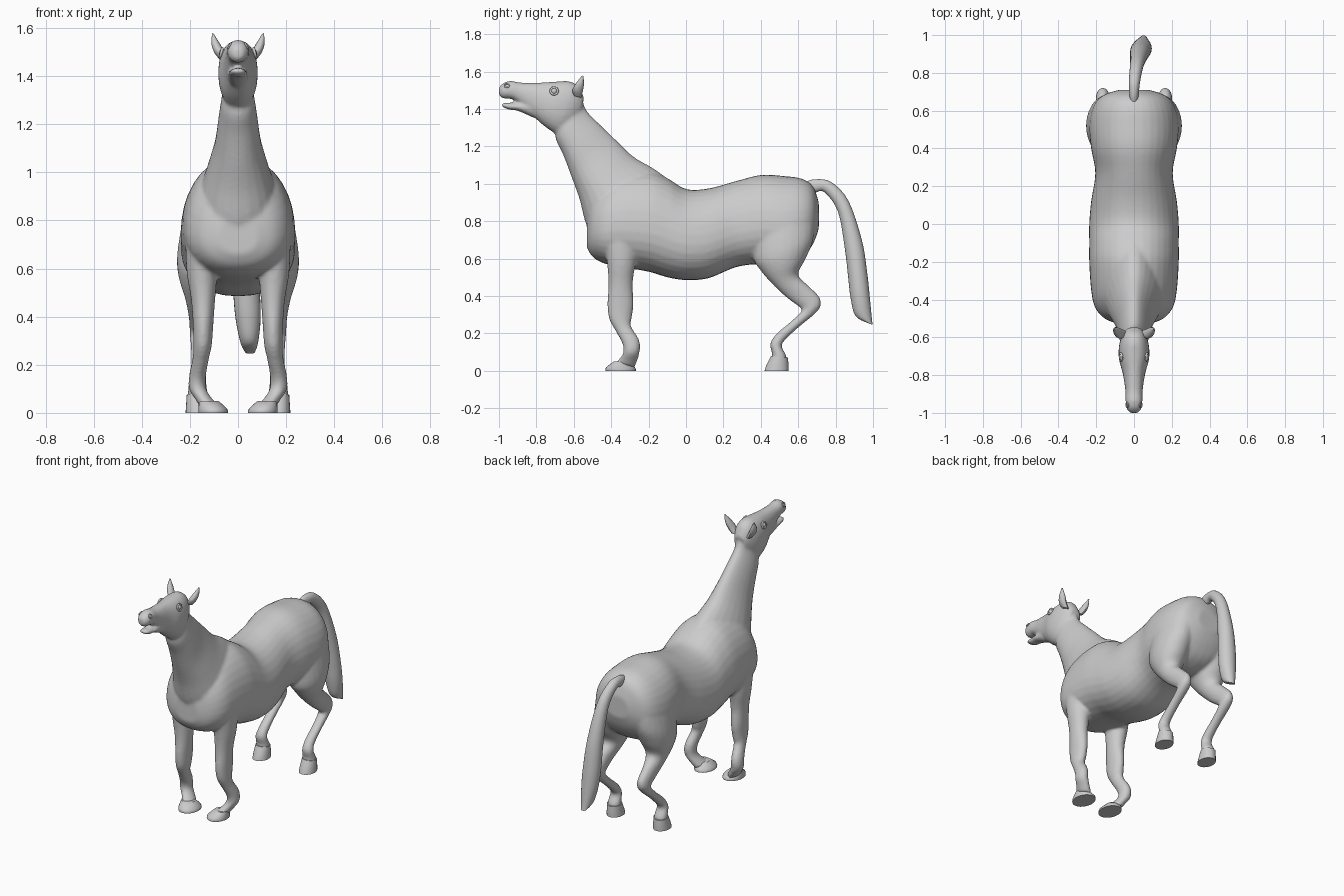
import bpy, bmesh, math
from mathutils import Vector


def spline(rows, steps):
    """Catmull-Rom resampling of section rows."""
    out = []
    for i in range(len(rows) - 1):
        a, b = rows[max(i - 1, 0)], rows[i]
        c, d = rows[i + 1], rows[min(i + 2, len(rows) - 1)]
        for k in range(steps):
            t = k / steps
            out.append([0.5 * (2 * q + (r - p) * t + (2 * p - 5 * q + 4 * r - s) * t * t
                               + (3 * q - p - 3 * r + s) * t ** 3)
                        for p, q, r, s in zip(a, b, c, d)])
    return out + [list(rows[-1])]


def loft(bm, rows, side=1, power=2.0, taper=0.0, sides=24, steps=4):
    """Skin sections (y1, z1, y2, z2, x centre, half width) seen from the side."""
    rings = []
    for y1, z1, y2, z2, x, w in spline(rows, steps):
        mid = Vector((x * side, (y1 + y2) / 2, (z1 + z2) / 2))
        half = Vector((0, (y2 - y1) / 2, (z2 - z1) / 2))
        ring = []
        for i in range(sides):
            a = 2 * math.pi * i / sides
            c = math.copysign(abs(math.cos(a)) ** (2 / power), math.cos(a))
            s = math.copysign(abs(math.sin(a)) ** (2 / power), math.sin(a))
            ring.append(bm.verts.new(mid + half * s + Vector((w * c * (1 - taper * s), 0, 0))))
        rings.append(ring)
    faces = [bm.faces.new(rings[0]), bm.faces.new(rings[-1][::-1])]
    for r, q in zip(rings, rings[1:]):
        for i in range(sides):
            j = (i + 1) % sides
            faces.append(bm.faces.new((r[i], q[i], q[j], r[j])))
    bmesh.ops.recalc_face_normals(bm, faces=faces)


def finish(bm, name, angle=40):
    me = bpy.data.meshes.new(name)
    bm.to_mesh(me)
    bm.free()
    ob = bpy.data.objects.new(name, me)
    bpy.context.collection.objects.link(ob)
    bpy.ops.object.select_all(action='DESELECT')
    ob.select_set(True)
    bpy.context.view_layer.objects.active = ob
    bpy.ops.object.shade_smooth_by_angle(angle=math.radians(angle))
    return ob


# Section tables
torso = [(-.53, .66, -.53, .82, 0, .08), (-.50, .61, -.50, .93, 0, .155),
         (-.44, .575, -.44, 1.0, 0, .205), (-.35, .555, -.35, 1.05, 0, .225),
         (-.20, .53, -.20, 1.065, 0, .235), (-.10, .50, -.10, 1.03, 0, .235),
         (0, .485, 0, .972, 0, .235), (.12, .495, .12, .975, 0, .225),
         (.27, .555, .27, 1.015, 0, .203), (.40, .57, .40, 1.047, 0, .225),
         (.52, .56, .52, 1.042, 0, .235), (.62, .60, .62, 1.027, 0, .215),
         (.68, .68, .68, .985, 0, .165), (.71, .76, .71, .90, 0, .08)]
neck = [(-.70, 1.30, -.56, 1.47, 0, .055), (-.695, 1.235, -.53, 1.39, 0, .068),
        (-.655, 1.15, -.46, 1.317, 0, .08), (-.61, 1.03, -.38, 1.24, 0, .095),
        (-.57, .92, -.28, 1.145, 0, .125), (-.54, .80, -.17, 1.08, 0, .155),
        (-.50, .70, -.06, 1.0, 0, .165)]
head = [(-1.0, 1.475, -1.0, 1.515, 0, .02), (-.98, 1.457, -.975, 1.54, 0, .039),
        (-.93, 1.452, -.935, 1.55, 0, .045), (-.88, 1.42, -.88, 1.541, 0, .046),
        (-.80, 1.345, -.78, 1.541, 0, .06), (-.74, 1.295, -.69, 1.547, 0, .08),
        (-.68, 1.265, -.62, 1.547, 0, .08), (-.62, 1.30, -.575, 1.52, 0, .065),
        (-.57, 1.36, -.545, 1.46, 0, .04)]
jaw = [(-.985, 1.413, -.988, 1.432, 0, .024), (-.95, 1.397, -.95, 1.434, 0, .035),
       (-.90, 1.39, -.90, 1.432, 0, .04), (-.82, 1.355, -.82, 1.45, 0, .045)]
front_leg = [(-.46, .80, -.24, .80, .15, .07), (-.425, .60, -.265, .60, .15, .065),
             (-.415, .47, -.285, .47, .145, .05), (-.42, .36, -.28, .36, .145, .042),
             (-.412, .28, -.29, .28, .147, .038), (-.375, .21, -.295, .24, .155, .034),
             (-.34, .145, -.25, .165, .168, .035), (-.335, .10, -.248, .10, .168, .036),
             (-.36, .06, -.262, .05, .14, .036), (-.385, .042, -.275, .018, .12, .04)]
hind_leg = [(.36, .80, .69, .82, .13, .10), (.36, .61, .68, .70, .145, .108),
            (.40, .535, .64, .60, .155, .092), (.47, .455, .60, .515, .16, .062),
            (.54, .39, .655, .455, .165, .043), (.60, .345, .71, .40, .165, .037),
            (.62, .325, .722, .355, .165, .036), (.60, .30, .695, .31, .165, .034),
            (.545, .25, .605, .235, .165, .031), (.485, .20, .53, .165, .165, .032),
            (.45, .145, .512, .13, .168, .036), (.46, .09, .535, .085, .168, .041),
            (.455, .045, .54, .045, .168, .042)]

# Torso, neck, head and legs fused into one skin
bm = bmesh.new()
loft(bm, torso, power=2.2, taper=.12, sides=32)
loft(bm, neck, taper=.25)
loft(bm, head, power=2.2)
loft(bm, jaw)
for s in (1, -1):
    loft(bm, front_leg, s)
    loft(bm, hind_leg, s)
body = finish(bm, "horse_body", 60)
rm = body.modifiers.new("fuse", 'REMESH')
rm.mode = 'VOXEL'
rm.voxel_size = 0.0095
rm.use_smooth_shade = True
sm = body.modifiers.new("soften", 'SMOOTH')
sm.factor = 0.5
sm.iterations = 5

# Hooves
for s, label in ((1, "left"), (-1, "right")):
    bm = bmesh.new()
    loft(bm, [(-.385, .05, -.30, .045, .12, .042), (-.428, .018, -.27, .015, .105, .06),
              (-.43, 0, -.268, 0, .103, .062)], s, steps=2)
    finish(bm, "front_hoof_" + label)
    bm = bmesh.new()
    loft(bm, [(.455, .08, .545, .07, .168, .045), (.43, .03, .548, .03, .168, .048),
              (.42, 0, .548, 0, .168, .05)], s, steps=2)
    finish(bm, "hind_hoof_" + label)

    # Ears
    bm = bmesh.new()
    loft(bm, [(-.60, 1.47, -.56, 1.46, .055, .018), (-.607, 1.50, -.553, 1.49, .075, .022),
              (-.59, 1.535, -.546, 1.53, .092, .018), (-.556, 1.578, -.548, 1.576, .105, .003)],
         s, sides=12)
    finish(bm, "ear_" + label)

    # Eye with lid, and nostril
    bpy.ops.mesh.primitive_uv_sphere_add(segments=16, ring_count=10, radius=.018,
                                         location=(.062 * s, -.705, 1.495))
    bpy.context.object.name = "eye_" + label
    bpy.ops.object.shade_smooth()
    for name, loc, big, small, tilt in (("eyelid_", (.070, -.705, 1.496), .019, .006, 75),
                                        ("nostril_", (.036, -.957, 1.525), .012, .004, 60)):
        bpy.ops.mesh.primitive_torus_add(major_segments=20, minor_segments=8, major_radius=big,
                                         minor_radius=small, location=(loc[0] * s, loc[1], loc[2]),
                                         rotation=(0, math.radians(tilt * s), 0))
        bpy.context.object.name = name + label
        bpy.ops.object.shade_smooth()

# Tail
bm = bmesh.new()
loft(bm, [(.64, .95, .64, 1.01, 0, .02), (.69, .953, .69, 1.024, 0, .025),
          (.74, .955, .775, 1.01, .003, .03), (.813, .85, .868, .91, .015, .036),
          (.85, .647, .94, .70, .028, .048), (.867, .50, .968, .53, .035, .055),
          (.88, .39, .983, .39, .042, .052), (.905, .295, .993, .285, .047, .036),
          (.965, .258, .998, .246, .05, .02)])
finish(bm, "tail", 60)
